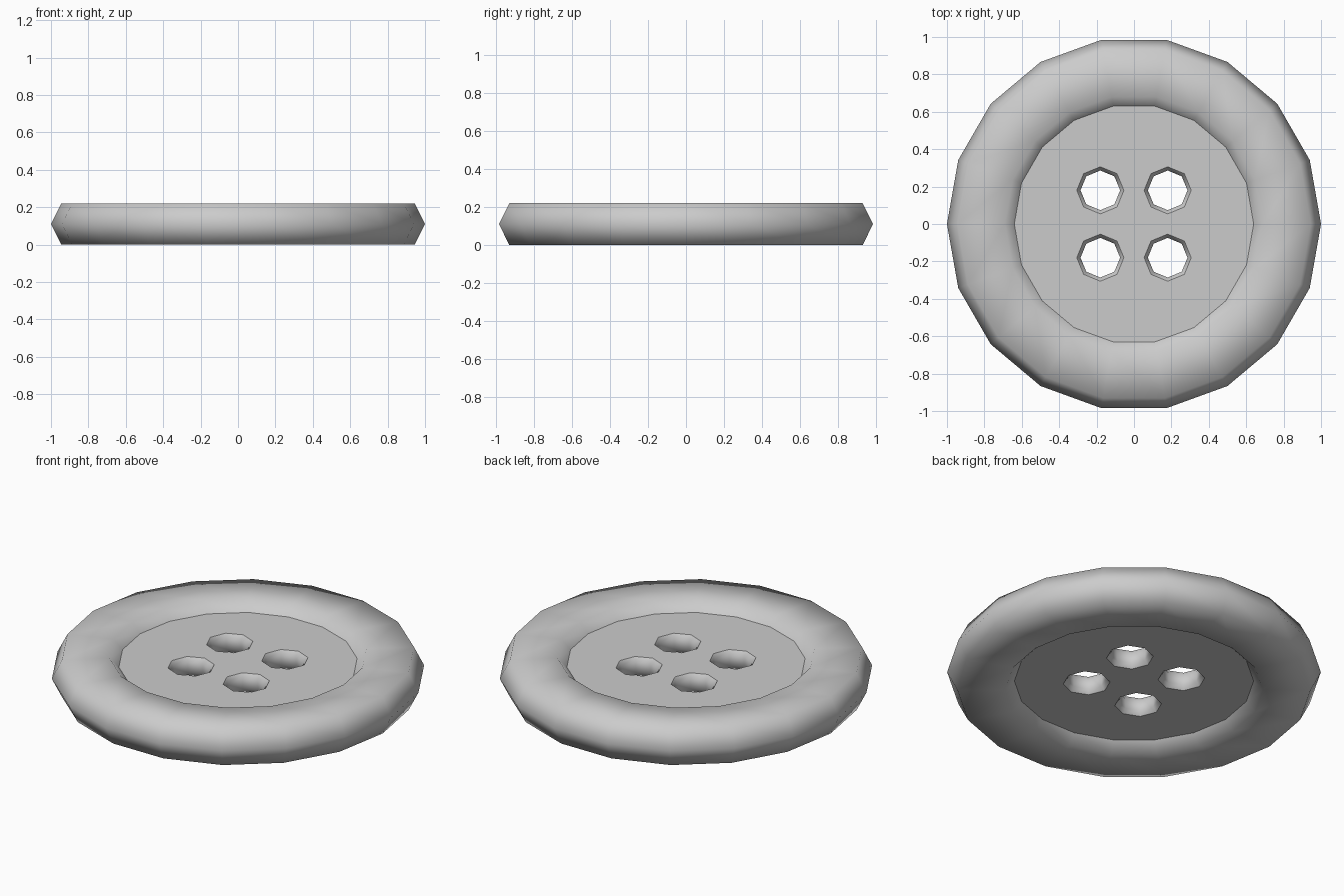
import bpy, bmesh
from math import cos, sin, pi

if "Cube" in bpy.data.objects:
    bpy.data.objects.remove(bpy.data.objects["Cube"])

bm = bmesh.new()

def ring(cx, cy, r, z, n):
    vs = [bm.verts.new((cx + r * cos(2 * pi * i / n), cy + r * sin(2 * pi * i / n), z)) for i in range(n)]
    es = [bm.edges.new((vs[i], vs[(i + 1) % n])) for i in range(n)]
    return vs, es

def lathe(cx, cy, profile, n):
    # Revolved smooth wall; returns its first and last edge loops
    rings = [ring(cx, cy, r, z, n) for r, z in profile]
    for (a, _), (b, _) in zip(rings, rings[1:]):
        for i in range(n):
            j = (i + 1) % n
            bm.faces.new((a[i], a[j], b[j], b[i])).smooth = True
    return rings[0][1], rings[-1][1]

# Raised rim, from the upper disc edge round the outside to the lower one
top, bottom = lathe(0, 0, [(0.64, 0.165), (0.69, 0.22), (0.945, 0.22), (1.0, 0.11),
                           (0.945, 0.0), (0.69, 0.0), (0.64, 0.055)], 18)

# Four thread holes with chamfered edges
for sx in (-0.18, 0.18):
    for sy in (-0.18, 0.18):
        t, b = lathe(sx, sy, [(0.126, 0.165), (0.106, 0.14), (0.106, 0.08), (0.126, 0.055)], 8)
        top += t
        bottom += b

# Recessed flat discs, top and bottom
for loop, nz in ((top, 1), (bottom, -1)):
    bmesh.ops.triangle_fill(bm, edges=loop, use_beauty=True, normal=(0, 0, nz))
    for e in loop:
        e.smooth = False

bmesh.ops.recalc_face_normals(bm, faces=bm.faces[:])
mesh = bpy.data.meshes.new("button")
bm.to_mesh(mesh)
bm.free()
bpy.context.collection.objects.link(bpy.data.objects.new("button", mesh))
